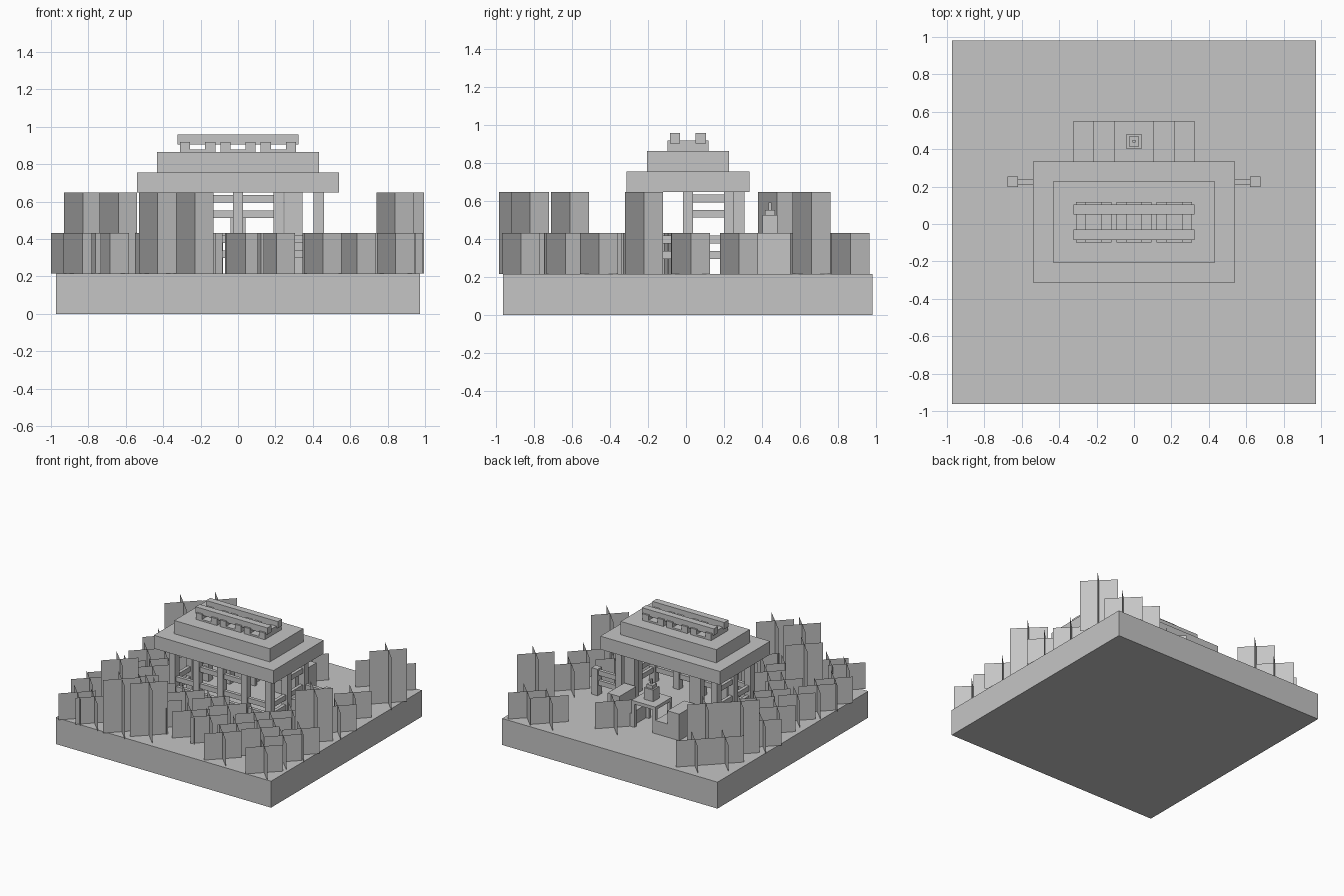
import bpy, bmesh, random
from mathutils import Matrix, Vector

cube = bpy.data.objects.get("Cube")
if cube:
    bpy.data.objects.remove(cube)

U = 1.944 / 9         # one block
P = 1 / 16            # one sixteenth of a block
OFF_Y = 0.01
random.seed(4)

grey = bpy.data.materials.new("plain_grey")
grey.use_nodes = True
grey.diffuse_color = (0.56, 0.56, 0.56, 1)
grey.node_tree.nodes["Principled BSDF"].inputs["Base Color"].default_value = (0.56, 0.56, 0.56, 1)


def finish(name, bm):
    mesh = bpy.data.meshes.new(name)
    bm.to_mesh(mesh)
    bm.free()
    mesh.materials.append(grey)
    obj = bpy.data.objects.new(name, mesh)
    bpy.context.collection.objects.link(obj)
    return obj


def add_box(bm, lo, hi):
    """Box between two corners in block units; level 0 is the ground block."""
    lo, hi = Vector(lo), Vector(hi)
    mid, size = (lo + hi) / 2 * U, (hi - lo) * U
    mid.y += OFF_Y
    bmesh.ops.create_cube(bm, size=1, matrix=Matrix.Translation(mid) @ Matrix.Diagonal((*size, 1)))


def box(name, lo, hi):
    bm = bmesh.new()
    add_box(bm, lo, hi)
    return finish(name, bm)


# Ground and stepped roof
box("ground", (-4.5, -4.5, 0), (4.5, 4.5, 1))
box("lower_roof", (-2.5, -1.5, 3), (2.5, 1.5, 3.5))
box("upper_roof", (-2, -1, 3.5), (2, 1, 4))

# Roof ridge: three log frames side by side
bm = bmesh.new()
for i in (-1, 0, 1):
    x0 = i - 0.5
    for a in (1, 11):
        add_box(bm, (x0 + a * P, -0.5, 4), (x0 + (a + 4) * P, 0.5, 4 + 4 * P))
        add_box(bm, (x0, a * P - 0.5, 4 + 3 * P), (x0 + 1, (a + 4) * P - 0.5, 4 + 7 * P))
    add_box(bm, (x0 + 5 * P, -0.5, 4), (x0 + 11 * P, 0.5, 4 + P))
finish("ridge_logs", bm)


# Fences: posts and pairs of rails
def fence(name, level, posts, links):
    bm = bmesh.new()
    for i, j in posts:
        add_box(bm, (i - 2 * P, j - 2 * P, level), (i + 2 * P, j + 2 * P, level + 1))
    for (i0, j0), (i1, j1) in links:
        along_x = j0 == j1
        ex, ey = (-2 * P, P) if along_x else (P, -2 * P)
        for z in (6, 12):
            add_box(bm, (i0 - ex, j0 - ey, level + z * P), (i1 + ex, j1 + ey, level + (z + 3) * P))
    finish(name, bm)


front = [(i, -1) for i in range(-2, 3)]
sides = [(s, j) for s in (-2, 2) for j in (0, 1)]
wings = [(-3, 1), (3, 1)]
front_links = [((i, -1), (i + 1, -1)) for i in range(-2, 2)]
back_links = [((s, 0), (s, 1)) for s in (-2, 2)]
corner_links = [((s, -1), (s, 0)) for s in (-2, 2)]
wing_links = [((-3, 1), (-2, 1)), ((2, 1), (3, 1))]
fence("lower_fence", 1, front + sides + wings, front_links + back_links + corner_links + wing_links)
fence("upper_fence", 2, front + sides, front_links[1:3] + back_links)

# Slim columns either side of the rear opening
for name, s in (("left_column", 1), ("right_column", -1)):
    box(name, (1.375 * s - 0.22, 1.12, 1), (1.375 * s + 0.22, 1.38, 3))

# Table with four legs
bm = bmesh.new()
add_box(bm, (-0.5, 1.5, 2 - 2 * P), (0.5, 2.5, 2))
for x in (-0.5, 0.5 - 2 * P):
    for y in (1.5, 2.5 - 2 * P):
        add_box(bm, (x, y, 1), (x + 2 * P, y + 2 * P, 2 - 2 * P))
finish("table", bm)

# Lantern on the table
bm = bmesh.new()
for half, z0, z1 in ((3, 0, 7), (2, 7, 9), (0.5, 9, 12)):
    add_box(bm, (-half * P, 2 - half * P, 2 + z0 * P), (half * P, 2 + half * P, 2 + z1 * P))
finish("lantern", bm)

# Seats with backs on their outer halves
for name, s in (("left_seat", 1), ("right_seat", -1)):
    bm = bmesh.new()
    add_box(bm, (min(0.5 * s, 1.5 * s), 1.5, 1), (max(0.5 * s, 1.5 * s), 2.5, 1.5))
    add_box(bm, (min(s, 1.5 * s), 1.5, 1.5), (max(s, 1.5 * s), 2.5, 2))
    finish(name, bm)

# Plants: two crossed upright sheets each
R = 0.1


def add_plant(bm, x, y, height):
    for s in (-1, 1):
        pts = [(x - R, y - R * s, U), (x + R, y + R * s, U),
               (x + R, y + R * s, U + height), (x - R, y - R * s, U + height)]
        bm.faces.new([bm.verts.new(p) for p in pts])


def scatter(v, lo, hi, limit):
    """Jitter a position, keeping it inside the plot and out of a clear strip."""
    v += random.uniform(-0.04, 0.04)
    if lo - R < v < hi + R:
        v = lo - R if v < (lo + hi) / 2 else hi + R
    return max(-limit, min(limit, v))


bm = bmesh.new()
rows = [".g.....gg",
        "g....g...",
        ".g.......",
        "g.......g",
        "gg.....gg",
        "gg.....g.",
        "ggggggggg",
        "g.ggggggg",
        "gg....g.g"]
for r, row in enumerate(rows):
    for c, cell in enumerate(row):
        if cell == "g":
            x = scatter((c - 4) * U, 0.305, 0.345, 0.9)
            y = scatter((4 - r) * U + OFF_Y, 0.125, 0.18, 0.885)
            add_plant(bm, x, y, U)
finish("short_grass", bm)

bm = bmesh.new()
for x, y in ((-0.83, 0.48), (-0.64, 0.66), (-0.43, -0.885), (-0.23, -0.82),
             (0.84, -0.22), (0.895, 0.66), (-0.64, -0.61)):
    add_plant(bm, x, y, 2 * U)
finish("tall_grass", bm)
